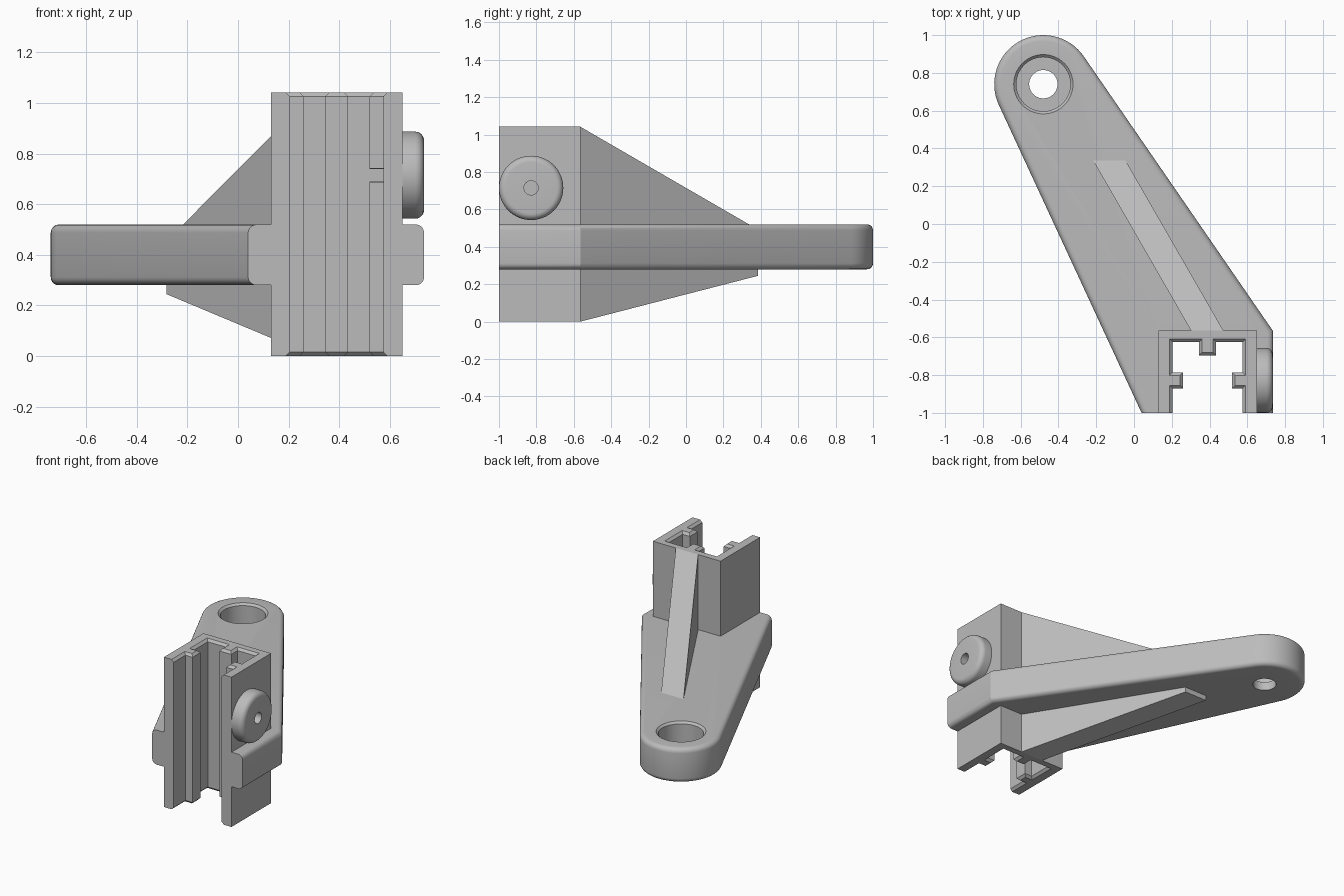
import bpy, bmesh, math
from mathutils import Matrix, Vector

if "Cube" in bpy.data.objects:
    bpy.data.objects.remove(bpy.data.objects["Cube"])

grey = bpy.data.materials.new("plain grey")
grey.use_nodes = True
grey.diffuse_color = (0.5, 0.5, 0.5, 1)
grey.node_tree.nodes["Principled BSDF"].inputs["Base Color"].default_value = (0.5, 0.5, 0.5, 1)


def finish(name, bm):
    bmesh.ops.recalc_face_normals(bm, faces=bm.faces)
    mesh = bpy.data.meshes.new(name)
    bm.to_mesh(mesh)
    bm.free()
    mesh.materials.append(grey)
    obj = bpy.data.objects.new(name, mesh)
    bpy.context.collection.objects.link(obj)
    return obj


def loft(name, rings, loop=False, matrix=None):
    """Skin equal-length rings; close with caps, or back onto the first ring."""
    bm = bmesh.new()
    rows = [[bm.verts.new(p) for p in ring] for ring in rings]
    for a, b in zip(rows, rows[1:] + (rows[:1] if loop else [])):
        for i in range(len(a)):
            j = (i + 1) % len(a)
            bm.faces.new((a[i], a[j], b[j], b[i]))
    if not loop:
        bm.faces.new(rows[0])
        bm.faces.new(rows[-1])
    if matrix:
        bm.transform(matrix)
    return finish(name, bm)


def lathe(name, profile, matrix, loop=False, steps=64):
    turn = [math.tau * i / steps for i in range(steps)]
    rings = [[(r * math.cos(t), r * math.sin(t), h) for t in turn] for r, h in profile]
    return loft(name, rings, loop, matrix)


def box(name, lo, hi):
    corners = ((lo[0], lo[1]), (hi[0], lo[1]), (hi[0], hi[1]), (lo[0], hi[1]))
    return loft(name, [[(x, y, z) for x, y in corners] for z in (lo[2], hi[2])])


def activate(obj):
    bpy.ops.object.select_all(action="DESELECT")
    obj.select_set(True)
    bpy.context.view_layer.objects.active = obj


def cut(obj, cutter):
    cutter.hide_render = True
    mod = obj.modifiers.new("cut", "BOOLEAN")
    mod.operation = "DIFFERENCE"
    mod.solver = "EXACT"
    mod.object = cutter
    activate(obj)
    bpy.ops.object.modifier_apply(modifier=mod.name)
    bpy.data.objects.remove(cutter)


def smooth(obj):
    activate(obj)
    bpy.ops.object.shade_smooth_by_angle(angle=math.radians(30))


LEFT, RIGHT, FRONT, BACK, HEIGHT = 0.13, 0.65, -1.0, -0.565, 1.042
MID = (LEFT + RIGHT) / 2
ARM_LOW, ARM_TOP = 0.28, 0.52

# Channel block: half of the keyed slot, with the direction its chamfer opens
half = [(0.185, FRONT, 1, 0), (0.185, -0.87, 1, 1), (0.13, -0.87, 1, 1),
        (0.13, -0.785, 1, -1), (0.185, -0.785, 1, -1), (0.185, -0.625, 1, 1),
        (0.045, -0.625, -1, 1), (0.045, -0.695, -1, 1)]


def channel_ring(z, c):
    right = [(MID + x + c * dx, y + c * dy, z) for x, y, dx, dy in half]
    left = [(2 * MID - x, y, z) for x, y, z in reversed(right)]
    outer = [(LEFT, FRONT, z), (LEFT, BACK, z), (RIGHT, BACK, z), (RIGHT, FRONT, z)]
    return right + left + outer


CH = 0.016
block = loft("channel_block", [channel_ring(0, CH), channel_ring(CH, 0),
                               channel_ring(HEIGHT - CH, 0), channel_ring(HEIGHT, CH)])

# Clamp knob, with its screw hole through the wall and the key
knob_at = Matrix.Translation((RIGHT, -0.828, 0.715)) @ Matrix.Rotation(math.pi / 2, 4, "Y")
R, DEEP, FIL, BORE = 0.172, 0.085, 0.035, 0.038
rim = [(R - FIL + FIL * math.cos(a), DEEP - FIL + FIL * math.sin(a))
       for a in (math.pi / 2 * i / 6 for i in range(7))]
knob = lathe("clamp_knob", [(BORE, 0), (R, 0)] + rim + [(BORE, DEEP)], knob_at, loop=True)
smooth(knob)
cut(block, lathe("screw_cutter", [(0.05, -0.2), (0.05, -0.075), (BORE, -0.075), (BORE, 0.05)],
                 knob_at, steps=32))
smooth(block)

# Arm: tapered plate, tangent to a round end
centre, radius = Vector((-0.48, 0.74)), 0.26
toe, heel = Vector((0.04, FRONT)), Vector((0.735, BACK))


def tangent(p, side):
    d = p - centre
    return math.atan2(d.y, d.x) + side * math.acos(radius / d.length)


start, end = tangent(heel, 1), tangent(toe, -1) + math.tau
arc = [start + (end - start) * i / 32 for i in range(33)]
outline = [toe, Vector((heel.x, FRONT)), heel]
outline += [centre + radius * Vector((math.cos(a), math.sin(a))) for a in arc]
arm = loft("arm", [[(p.x, p.y, z) for p in outline] for z in (ARM_LOW, ARM_TOP)])

# Round the arm's long edges, leaving the front end square
bm = bmesh.new()
bm.from_mesh(arm.data)
edges = [e for e in bm.edges
         if abs(e.verts[0].co.z - e.verts[1].co.z) < 0.001
         and max(v.co.y for v in e.verts) > FRONT + 0.001]
bmesh.ops.bevel(bm, geom=edges, offset=0.032, segments=5, profile=0.5, affect="EDGES")
bm.to_mesh(arm.data)
bm.free()

# Counterbored bolt hole, and the seat for the block
bolt = Matrix.Translation((centre.x, centre.y, 0))
cut(arm, lathe("bolt_cutter", [(0.075, 0.2), (0.075, 0.34), (0.143, 0.34), (0.143, ARM_TOP - 0.014),
                               (0.157, ARM_TOP), (0.157, 0.6)], bolt))
cut(arm, box("seat_cutter", (LEFT, FRONT - 0.1, 0.1), (RIGHT, BACK, 0.7)))
smooth(arm)


# Sloping ribs above and below the arm
def rib(name, tip_x, tip_y, z_root, z_tip, z_arm):
    def section(x, y, z):
        return [(x, y, z), (x + 0.172, y, z), (x + 0.172, y, z_arm), (x, y, z_arm)]
    return loft(name, [section(0.302, BACK, z_root), section(tip_x, tip_y, z_tip)])


rib("upper_rib", -0.217, 0.337, HEIGHT, ARM_TOP, ARM_TOP - 0.02)
rib("lower_rib", -0.283, 0.385, 0, 0.245, ARM_LOW + 0.02)
